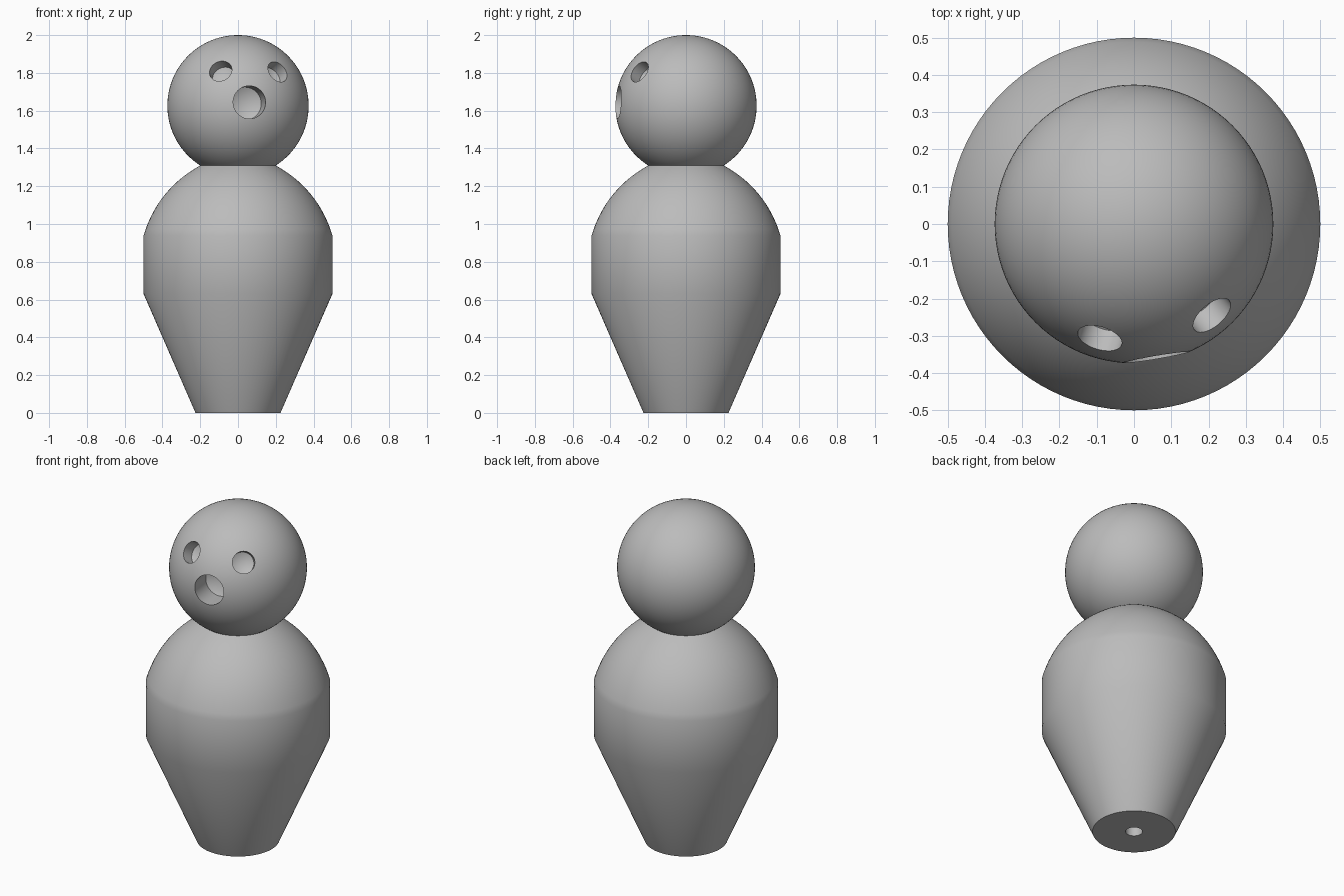
import bpy, bmesh, math
from mathutils import Vector

if "Cube" in bpy.data.objects:
    bpy.data.objects.remove(bpy.data.objects["Cube"], do_unlink=True)

SEGMENTS = 96
HEAD_R = 0.374
HEAD_C = Vector((0, 0, 2 - HEAD_R))

grey = bpy.data.materials.new("plain grey")
grey.use_nodes = True
grey.diffuse_color = (0.5, 0.5, 0.5, 1)
grey.node_tree.nodes["Principled BSDF"].inputs["Base Color"].default_value = (0.5, 0.5, 0.5, 1)


def lathe(name, profile):
    """Revolve a (radius, height) profile, starting and ending on the axis."""
    bm = bmesh.new()
    verts = [bm.verts.new((r, 0, z)) for r, z in profile]
    edges = [bm.edges.new(pair) for pair in zip(verts, verts[1:])]
    bmesh.ops.spin(bm, geom=verts + edges, cent=(0, 0, 0), axis=(0, 0, 1),
                   angle=2 * math.pi, steps=SEGMENTS)
    bmesh.ops.remove_doubles(bm, verts=bm.verts, dist=0.0001)
    bmesh.ops.recalc_face_normals(bm, faces=bm.faces)
    mesh = bpy.data.meshes.new(name)
    bm.to_mesh(mesh)
    bm.free()
    mesh.materials.append(grey)
    obj = bpy.data.objects.new(name, mesh)
    bpy.context.collection.objects.link(obj)
    return obj


def drill(target, mouth, outward, radius, depth):
    """Cut a round hole with a cone-shaped end, going in against outward."""
    tip = radius * 0.5
    cutter = lathe("drill_cutter", [(0, -depth - tip), (radius, -depth), (radius, 0.06), (0, 0.06)])
    cutter.hide_render = True
    cutter.location = mouth
    cutter.rotation_euler = outward.to_track_quat("Z", "Y").to_euler()
    mod = target.modifiers.new("hole", "BOOLEAN")
    mod.operation = "DIFFERENCE"
    mod.solver = "EXACT"
    mod.object = cutter
    bpy.context.view_layer.objects.active = target
    bpy.ops.object.modifier_apply(modifier=mod.name)
    bpy.data.objects.remove(cutter, do_unlink=True)


def smooth(obj):
    bpy.ops.object.select_all(action="DESELECT")
    obj.select_set(True)
    bpy.context.view_layer.objects.active = obj
    bpy.ops.object.shade_smooth_by_angle(angle=math.radians(30))


# Body: tapered foot, straight waist, domed shoulders up to the neck
start, bend, end = Vector((0.5, 0.94)), Vector((0.425, 1.185)), Vector((0.2, 1.31))
shoulder = [start * (1 - t) ** 2 + bend * 2 * t * (1 - t) + end * t * t
            for t in (i / 14 for i in range(15))]
body = lathe("body", [(0, 0), (0.225, 0), (0.5, 0.63)] + [tuple(p) for p in shoulder] + [(0, 1.31)])
drill(body, Vector((0, 0, 0)), Vector((0, 0, -1)), 0.046, 0.25)

# Head: a ball resting in the neck
arc = [math.pi * i / 48 for i in range(49)]
head = lathe("head", [(HEAD_R * math.sin(a), HEAD_C.z - HEAD_R * math.cos(a)) for a in arc])

# Eye sockets and nose socket, drilled towards the middle of the head
for x, z, radius, depth in ((-0.093, 1.812, 0.061, 0.07),
                            (0.212, 1.808, 0.061, 0.07),
                            (0.062, 1.645, 0.087, 0.15)):
    dz = z - HEAD_C.z
    out = Vector((x, -math.sqrt(HEAD_R ** 2 - x * x - dz * dz), dz))
    drill(head, HEAD_C + out, out.normalized(), radius, depth)

smooth(body)
smooth(head)
